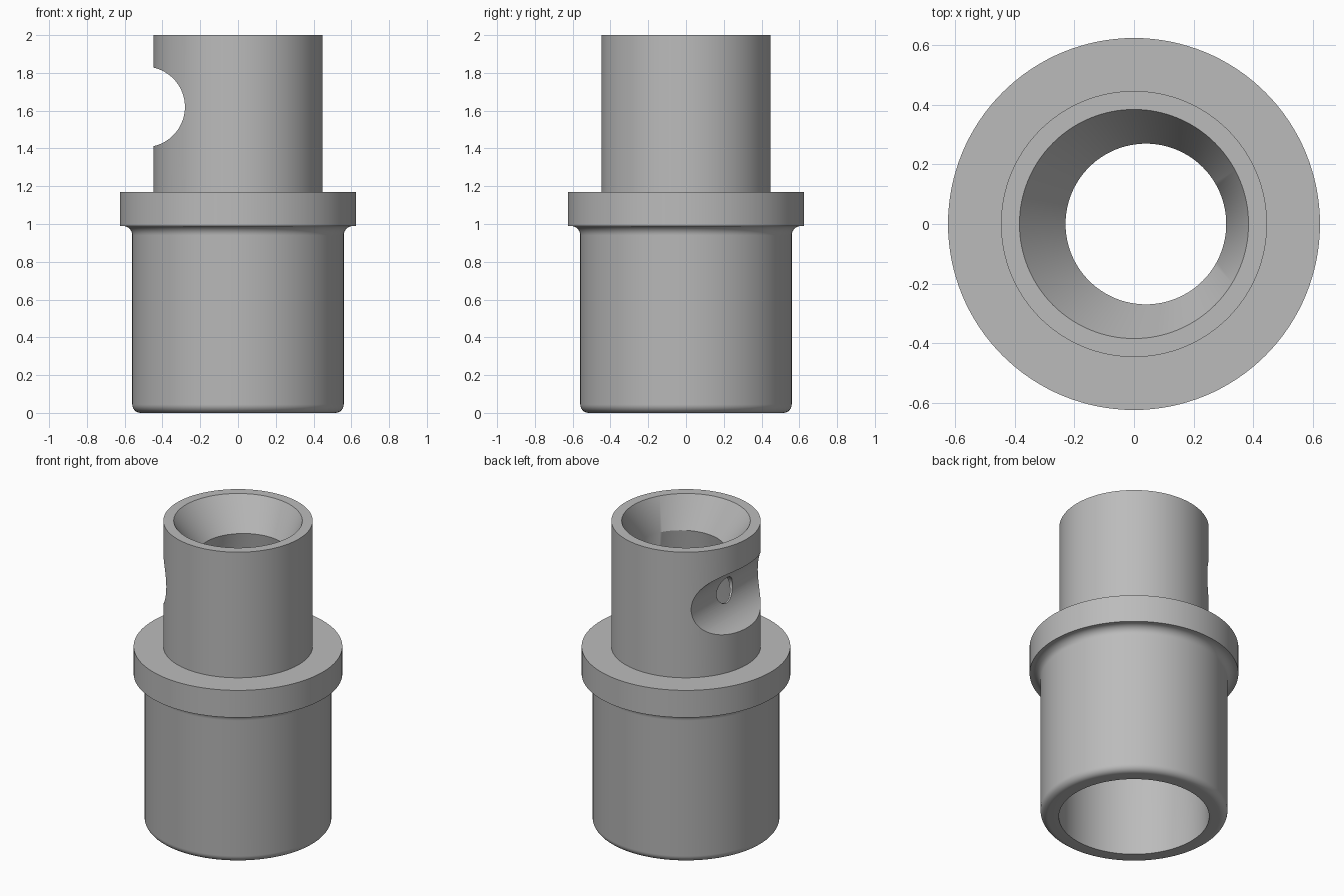
import bpy, bmesh, math
from mathutils import Matrix

cube = bpy.data.objects.get("Cube")
if cube:
    bpy.data.objects.remove(cube, do_unlink=True)

SEGMENTS = 128

grey = bpy.data.materials.new("plain_grey")
grey.use_nodes = True
colour = (0.5, 0.5, 0.5, 1)
grey.diffuse_color = colour
grey.node_tree.nodes["Principled BSDF"].inputs["Base Color"].default_value = colour


def add_object(name, bm):
    bmesh.ops.recalc_face_normals(bm, faces=bm.faces)
    mesh = bpy.data.meshes.new(name)
    bm.to_mesh(mesh)
    bm.free()
    obj = bpy.data.objects.new(name, mesh)
    bpy.context.collection.objects.link(obj)
    mesh.materials.append(grey)
    return obj


def arc(r, z, radius, start, end, steps=8):
    """Quarter-round profile points as (radius, height, x offset)."""
    angles = [math.radians(start + (end - start) * i / steps) for i in range(steps + 1)]
    return [(r + radius * math.cos(a), z + radius * math.sin(a), 0) for a in angles]


def ring_solid(name, profile):
    """Bridge a closed loop of circles, each of which may be off centre."""
    bm = bmesh.new()
    rings = []
    for r, z, offset in profile:
        angles = [math.tau * i / SEGMENTS for i in range(SEGMENTS)]
        rings.append([bm.verts.new((offset + r * math.cos(a), r * math.sin(a), z)) for a in angles])
    for k, low in enumerate(rings):
        high = rings[(k + 1) % len(rings)]
        for i in range(SEGMENTS):
            j = (i + 1) % SEGMENTS
            bm.faces.new((low[i], low[j], high[j], high[i]))
    return add_object(name, bm)


def cutter(name, radius, length, axis, location):
    bm = bmesh.new()
    turn = Matrix.Rotation(math.pi / 2, 4, axis)
    bmesh.ops.create_cone(bm, cap_ends=True, segments=96, radius1=radius, radius2=radius,
                          depth=length, matrix=Matrix.Translation(location) @ turn)
    obj = add_object(name, bm)
    obj.hide_render = True
    return obj


# Outer sleeve, collar and spigot, then the funnel, narrow throat and flared bore
outside = (arc(0.515, 0.045, 0.045, -90, 0)
           + arc(0.61, 0.94, 0.05, 180, 90)
           + [(0.625, 0.99, 0), (0.625, 1.17, 0), (0.447, 1.17, 0), (0.447, 2, 0)])
inside = [(0.385, 2, 0), (0.27, 1.8, 0.04), (0.45, 0.8, 0), (0.45, 0, 0)]
body = ring_solid("tube_adapter", outside + inside)

# Side groove and the small port that opens it into the bore
cutters = [cutter("groove_cutter", 0.213, 2, "X", (-0.494, 0, 1.62)),
           cutter("port_cutter", 0.083, 0.3, "Y", (-0.3, 0, 1.62))]
bpy.context.view_layer.objects.active = body
for tool in cutters:
    cut = body.modifiers.new(tool.name, "BOOLEAN")
    cut.operation = "DIFFERENCE"
    cut.solver = "EXACT"
    cut.object = tool
    bpy.ops.object.modifier_apply(modifier=cut.name)
    bpy.data.objects.remove(tool, do_unlink=True)

# Smooth walls with crisp rims
bpy.ops.object.select_all(action="DESELECT")
body.select_set(True)
bpy.ops.object.shade_smooth_by_angle(angle=math.radians(30))
